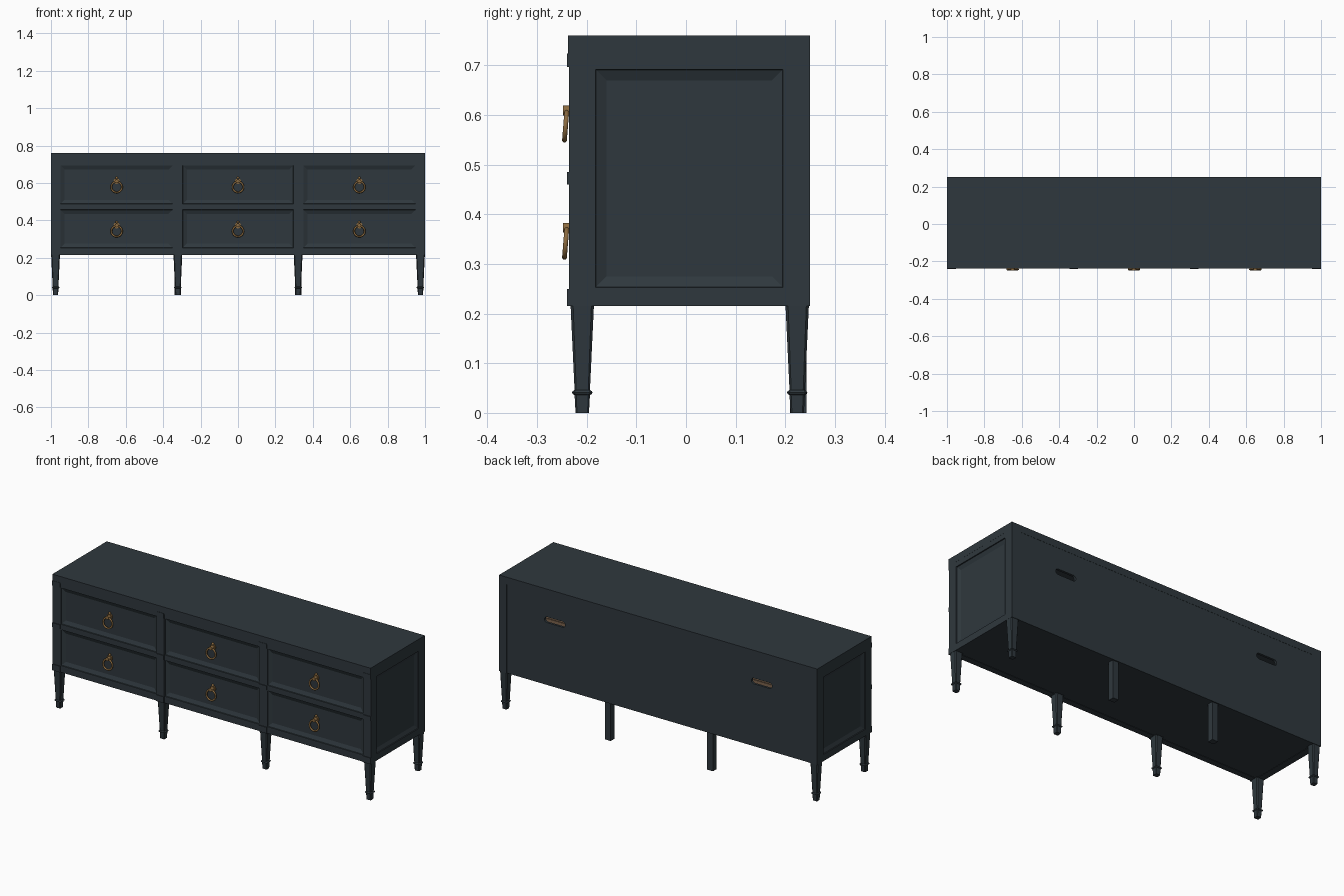
import bpy, bmesh, math

if "Cube" in bpy.data.objects:
    bpy.data.objects.remove(bpy.data.objects["Cube"])


def material(name, rgb):
    m = bpy.data.materials.new(name)
    m.diffuse_color = (*rgb, 1)
    m.use_nodes = True
    m.node_tree.nodes["Principled BSDF"].inputs["Base Color"].default_value = m.diffuse_color
    return m


PAINT = material("dark blue grey paint", (0.028, 0.039, 0.047))
BRONZE = material("aged bronze", (0.26, 0.145, 0.05))
WOOD = material("bare wood", (0.2, 0.125, 0.075))


def finish(bm, name, mat):
    bmesh.ops.recalc_face_normals(bm, faces=bm.faces)
    me = bpy.data.meshes.new(name)
    bm.to_mesh(me)
    bm.free()
    me.materials.append(mat)
    ob = bpy.data.objects.new(name, me)
    bpy.context.collection.objects.link(ob)
    return ob


def box(name, x, y, z, mat=PAINT):
    bm = bmesh.new()
    bmesh.ops.create_cube(bm, size=1)
    for v in bm.verts:
        v.co = [(a + b) / 2 + c * (b - a) for (a, b), c in zip((x, y, z), v.co)]
    return finish(bm, name, mat)


def loft(bm, rings):
    loops = [[bm.verts.new(p) for p in r] for r in rings]
    n = len(loops[0])
    for a, b in zip(loops, loops[1:]):
        for i in range(n):
            j = (i + 1) % n
            bm.faces.new((a[i], a[j], b[j], b[i]))
    bm.faces.new(loops[0])
    bm.faces.new(loops[-1])


def recessed_panel(name, u, v, place):
    """Framed panel: small step, sloped moulding, flat field. place(u, v, depth)."""
    rings = []
    for inset, d in ((0, 0.028), (0, 0), (0.003, 0), (0.004, 0.005), (0.025, 0.014)):
        a, b, c, e = u[0] + inset, u[1] - inset, v[0] + inset, v[1] - inset
        rings.append([place(*p, d) for p in ((a, c), (b, c), (b, e), (a, e))])
    bm = bmesh.new()
    loft(bm, rings)
    return finish(bm, name, PAINT)


FRONT = -0.236
COLS = ((-0.952, -0.346), (-0.299, 0.299), (0.346, 0.952))
ROWS = ((0.25, 0.46), (0.485, 0.697))
POSTS = ((-1, -0.952), (-0.346, -0.299), (0.299, 0.346), (0.952, 1))

# Top slab and floor
box("top_slab", (-1, 1), (-0.238, 0.25), (0.72, 0.76))
box("bottom_panel", (-0.99, 0.99), (-0.23, 0.245), (0.217, 0.235))

# Front posts with slightly raised blocks where the rails cross
for x in POSTS:
    box("front_post", x, (FRONT, -0.185), (0.215, 0.72))
    for z in ((0.215, 0.25), (0.46, 0.485), (0.697, 0.724)):
        box("post_block", x, (-0.24, -0.2), z)

# Front rails
for z in ((0.215, 0.25), (0.46, 0.485), (0.697, 0.72)):
    box("front_rail", (-0.96, 0.96), (FRONT + 0.001, -0.2), z)

# Side frames, panels and back posts
for s in (-1, 1):
    side = lambda a, b: tuple(sorted((s * a, s * b)))
    box("back_post", side(0.952, 1), (0.198, 0.25), (0.215, 0.72))
    for z in ((0.215, 0.25), (0.695, 0.72)):
        box("side_rail", side(0.96, 0.9995), (-0.19, 0.2), z)
    recessed_panel("side_panel", (-0.185, 0.198), (0.25, 0.695),
                   lambda u, v, d: (s * (0.9995 - d), u, v))

# Back panel with two rounded cable slots
back = box("back_panel", (-0.955, 0.955), (0.236, 0.249), (0.215, 0.72))
for cx in (-0.65, 0.65):
    outline = []
    for i in range(18):
        a = math.pi * (i if i < 9 else i - 1) / 8 - math.pi / 2
        end = 0.049 if i < 9 else -0.049
        outline.append((cx + end + 0.016 * math.cos(a), 0.585 + 0.016 * math.sin(a)))
    bm = bmesh.new()
    loft(bm, [[(x, y, z) for x, z in outline] for y in (0.2, 0.3)])
    cutter = finish(bm, "slot_cutter", PAINT)
    cutter.hide_render = True
    mod = back.modifiers.new("slot", 'BOOLEAN')
    mod.operation, mod.solver, mod.object = 'DIFFERENCE', 'EXACT', cutter
    bpy.context.view_layer.objects.active = back
    bpy.ops.object.modifier_apply(modifier=mod.name)
    bpy.data.objects.remove(cutter)


# Legs: tapered square with softened corners, collar and small foot
def leg_ring(x, y, z, h):
    c = h * 0.78
    return [(x + a, y + b, z) for a, b in ((h, -c), (h, c), (c, h), (-c, h),
                                           (-h, c), (-h, -c), (-c, -h), (c, -h))]


def tapered_leg(name, x, y):
    profile = ((0, 0.0135), (0.036, 0.0155), (0.038, 0.019), (0.041, 0.0205),
               (0.044, 0.019), (0.046, 0.0155), (0.216, 0.0235))
    bm = bmesh.new()
    loft(bm, [leg_ring(x, y, z, h) for z, h in profile])
    finish(bm, name, PAINT)


for x in (-0.9755, -0.3215, 0.3215, 0.9755):
    tapered_leg("front_leg", x, -0.209)
for s in (-1, 1):
    tapered_leg("back_leg", s * 0.9755, 0.224)
    box("back_support_leg", (s * 0.3215 - 0.018, s * 0.3215 + 0.018), (0.209, 0.243), (0, 0.217))


def smooth(ob):
    bpy.ops.object.shade_smooth_by_angle(angle=math.radians(40))


# Drawers: moulded front, wooden box, ring pull
for x0, x1 in COLS:
    cx = (x0 + x1) / 2
    for z0, z1 in ROWS:
        recessed_panel("drawer_front", (x0, x1), (z0, z1),
                       lambda u, v, d: (u, FRONT + 0.001 + d, v))
        box("drawer_floor", (x0 + 0.01, x1 - 0.01), (-0.21, 0.21), (z0 + 0.008, z0 + 0.018), WOOD)
        box("drawer_back", (x0 + 0.01, x1 - 0.01), (0.2, 0.21), (z0 + 0.018, z0 + 0.085), WOOD)
        for xs in (x0 + 0.01, x1 - 0.02):
            box("drawer_side", (xs, xs + 0.01), (-0.21, 0.2), (z0 + 0.018, z0 + 0.085), WOOD)

        cz = (z0 + z1) / 2
        # Rosette and boss
        for name, r, ya, yb in (("pull_rosette", 0.016, -0.218, -0.228),
                                ("pull_boss", 0.010, -0.226, -0.248)):
            bpy.ops.mesh.primitive_cylinder_add(vertices=24, radius=r, depth=ya - yb,
                                                location=(cx, (ya + yb) / 2, cz + 0.018),
                                                rotation=(math.pi / 2, 0, 0))
            ob = bpy.context.object
            ob.name = name
            ob.data.materials.append(BRONZE)
            smooth(ob)
        # Hanging ring
        bpy.ops.mesh.primitive_torus_add(major_radius=0.0285, minor_radius=0.005,
                                         major_segments=36, minor_segments=10,
                                         location=(cx, -0.2425, cz - 0.013),
                                         rotation=(math.pi / 2 - 0.08, 0, 0))
        ob = bpy.context.object
        ob.name = "pull_ring"
        ob.data.materials.append(BRONZE)
        smooth(ob)
        # Finial above the rosette
        bpy.ops.mesh.primitive_uv_sphere_add(segments=16, ring_count=8, radius=0.007,
                                             location=(cx, -0.226, cz + 0.036))
        ob = bpy.context.object
        ob.name = "pull_finial"
        ob.data.materials.append(BRONZE)
        smooth(ob)
